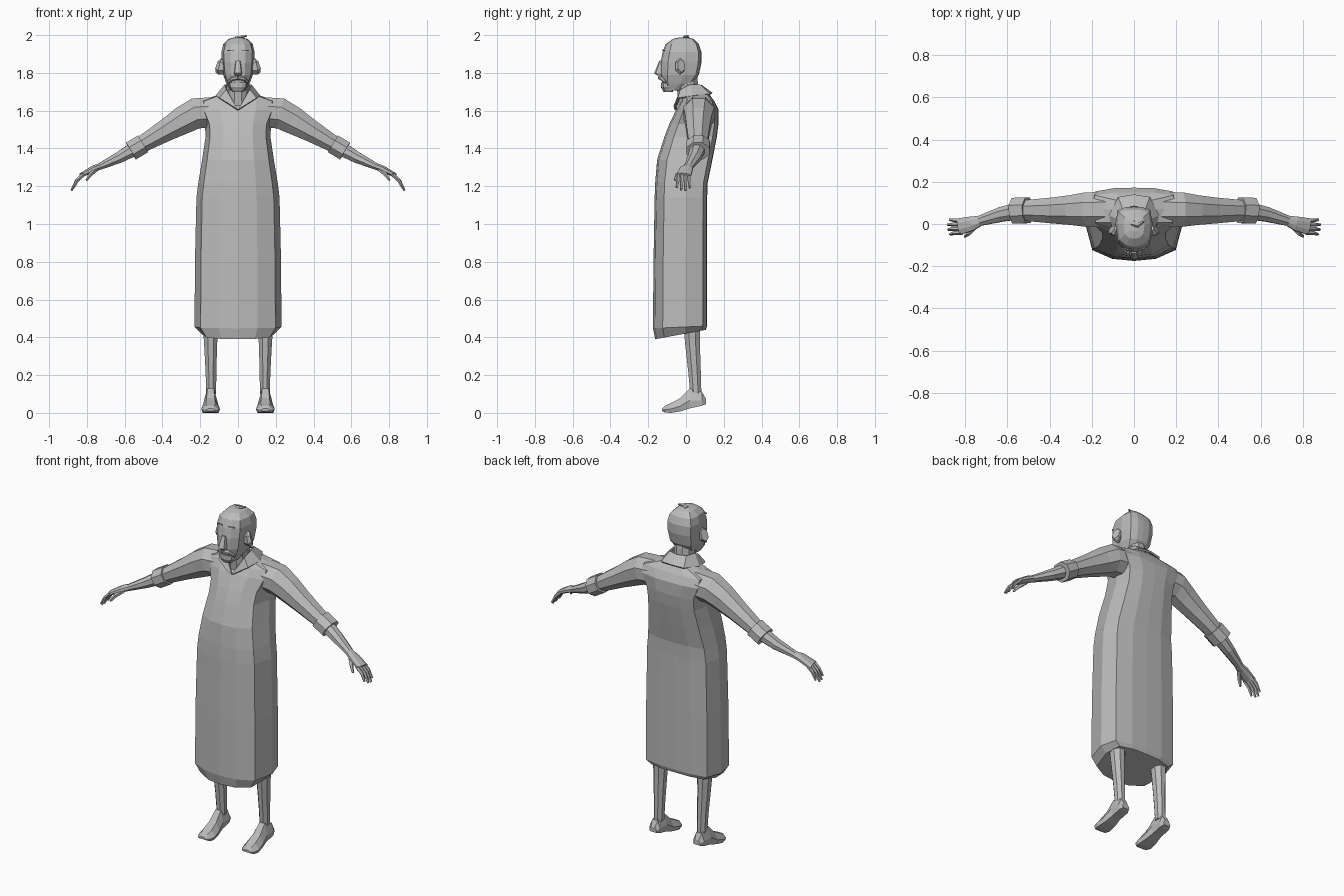
import bpy, bmesh, math
from mathutils import Vector

grey = bpy.data.materials.new("plain grey")
grey.diffuse_color = (0.5, 0.5, 0.5, 1)


def make(name, verts, faces, mirror=False, thick=0):
    """Mesh object with flat faces, optionally thickened and mirrored in x."""
    me = bpy.data.meshes.new(name)
    me.from_pydata([tuple(v) for v in verts], [], faces)
    bm = bmesh.new()
    bm.from_mesh(me)
    bmesh.ops.recalc_face_normals(bm, faces=bm.faces)
    bm.to_mesh(me)
    bm.free()
    me.materials.append(grey)
    ob = bpy.data.objects.new(name, me)
    bpy.context.collection.objects.link(ob)
    if thick:
        ob.modifiers.new("thickness", 'SOLIDIFY').thickness = thick
    if mirror:
        ob.modifiers.new("mirror", 'MIRROR')
    return ob


def loft(name, rings, mirror=False):
    """Skin a list of equal-length rings and cap both ends."""
    n = len(rings[0])
    verts = [v for r in rings for v in r]
    faces = [(k * n + i, k * n + (i + 1) % n, (k + 1) * n + (i + 1) % n, (k + 1) * n + i)
             for k in range(len(rings) - 1) for i in range(n)]
    faces += [tuple(range(n)), tuple(range(len(verts) - n, len(verts)))]
    return make(name, verts, faces, mirror)


def tube(name, stations, sides=8, hint=(0, 1, 0), mirror=True, spin=0.5):
    """Tube along stations (x, y, z, radius along hint, radius across)."""
    pts = [Vector(s[:3]) for s in stations]
    rings = []
    for k, s in enumerate(stations):
        t = (pts[min(k + 1, len(pts) - 1)] - pts[max(k - 1, 0)]).normalized()
        u = Vector(hint)
        u = (u - t * u.dot(t)).normalized()
        v = t.cross(u)
        ang = [2 * math.pi * (i + spin) / sides for i in range(sides)]
        rings.append([pts[k] + u * s[3] * math.cos(a) + v * s[4] * math.sin(a) for a in ang])
    return loft(name, rings, mirror)


# Half outline of a body section: (fraction of half width, fraction of depth)
BODY = [(0, 0), (.45, .035), (.86, .18), (1, .6), (.88, .92), (.45, .99), (0, 1)]


def section(z, w, f, b, tilt=0):
    half = [(w * p, f + (b - f) * q, z + tilt * q) for p, q in BODY]
    return half + [(-x, y, h) for x, y, h in half[-2:0:-1]]


# Long robe, with the hem turned inwards and rising to the back
loft("robe", [
    section(.39, .195, -.163, .105, .05),
    section(.448, .23, -.175, .112, .012),
    section(.80, .228, -.172, .112),
    section(1.14, .22, -.166, .112),
    section(1.22, .21, -.163, .115),
    section(1.34, .19, -.153, .14),
    section(1.46, .172, -.115, .163),
    section(1.53, .175, -.088, .172),
    section(1.605, .21, -.052, .172),
    section(1.65, .21, -.025, .15),
    section(1.685, .10, -.02, .125)])

# Sleeves and rolled cuffs
tube("sleeve", [(.10, .07, 1.595, .09, .085), (.225, .068, 1.585, .088, .088),
                (.29, .066, 1.55, .076, .08), (.38, .064, 1.497, .066, .064),
                (.52, .064, 1.415, .052, .046)])
tube("rolled_cuff", [(.503, .065, 1.424, .066, .056), (.567, .063, 1.386, .066, .056)])

# Forearm and palm in one piece
tube("forearm", [(.53, .065, 1.408, .045, .042), (.63, .045, 1.352, .037, .032),
                 (.73, .015, 1.305, .026, .019), (.765, .003, 1.293, .036, .018),
                 (.83, -.012, 1.258, .042, .013)])

# Fingers and thumb
for i, reach in enumerate((.85, 1, .97, .82)):
    y = .018 - .02 * i
    tip = .02 - .023 * i
    tube("finger", [(.815, y, 1.265, .011, .011),
                    (.82 + .035 * reach, y, 1.265 - .037 * reach, .01, .01),
                    (.82 + .062 * reach, tip, 1.265 - .088 * reach, .006, .006)], 5)
tube("thumb", [(.75, -.01, 1.29, .013, .013), (.782, -.045, 1.262, .011, .011),
               (.802, -.06, 1.232, .006, .006)], 5)

# Bare lower legs
tube("leg", [(.145, .03, .47, .048, .045), (.145, .035, .36, .042, .037),
             (.143, .045, .22, .036, .031), (.142, .052, .10, .032, .028)], mirror=True)

# Feet: sections from heel to toe (y, half width, bottom, top)
foot = []
for y, w, lo, hi in [(.105, .024, .046, .075), (.085, .035, .038, .11), (.02, .034, .024, .13),
                     (-.03, .043, .008, .078), (-.08, .05, 0, .052), (-.112, .042, .002, .038),
                     (-.126, .022, .01, .024)]:
    m = lo + (hi - lo) * .4
    foot.append([(.145 + a * w, y, h) for a, h in
                 [(-.85, lo), (.85, lo), (1, m), (.5, hi), (-.5, hi), (-1, m)]])
loft("foot", foot, True)

# Neck and head
tube("neck", [(0, .035, 1.60, .075, .075), (0, .012, 1.69, .06, .06),
              (0, .0, 1.80, .06, .06)], 10, mirror=False)
loft("head", [
    section(1.708, .042, -.112, -.03),
    section(1.745, .062, -.125, .035),
    section(1.79, .079, -.134, .068),
    section(1.855, .086, -.134, .082),
    section(1.91, .088, -.124, .082),
    section(1.952, .078, -.108, .068),
    section(1.98, .05, -.07, .04),
    section(1.988, .02, -.035, .01)])

# Face: nose, moustache, chin beard, eyebrows, ears
loft("nose", [section(1.785, .016, -.152, -.12), section(1.80, .021, -.168, -.12),
              section(1.865, .012, -.141, -.12)])
tube("moustache", [(0, -.138, 1.775, .013, .012), (.03, -.13, 1.77, .012, .011),
                   (.055, -.108, 1.75, .006, .007)], 6)
loft("chin_beard", [section(1.70, .03, -.12, -.07), section(1.725, .047, -.133, -.06),
                    section(1.75, .05, -.133, -.06)])
tube("eyebrow", [(.018, -.122, 1.919, .004, .005), (.058, -.114, 1.919, .004, .004)], 4)
tube("ear", [(.07, -.035, 1.83, .022, .038), (.094, -.032, 1.834, .028, .045),
             (.106, -.025, 1.838, .022, .038)], 6)

# Small tuft of hair on the crown
tube("hair_tuft", [(-.01, .005, 1.982, .018, .012), (.02, -.005, 1.99, .012, .008),
                   (.045, .012, 1.996, .004, .004)], 5, mirror=False)

# Turned-down collar: pairs of (inner, outer) points from the back to the V
pairs = [((0, .085, 1.735), (0, .14, 1.695)),
         ((.055, .075, 1.738), (.075, .128, 1.69)),
         ((.072, .02, 1.738), (.118, .04, 1.68)),
         ((.062, -.03, 1.712), (.098, -.045, 1.668)),
         ((.0, -.06, 1.605), (.03, -.066, 1.625))]
verts = [p for pair in pairs for p in pair]
faces = [(2 * i, 2 * i + 1, 2 * i + 3, 2 * i + 2) for i in range(len(pairs) - 1)]
make("collar", verts, faces, True, .01)
